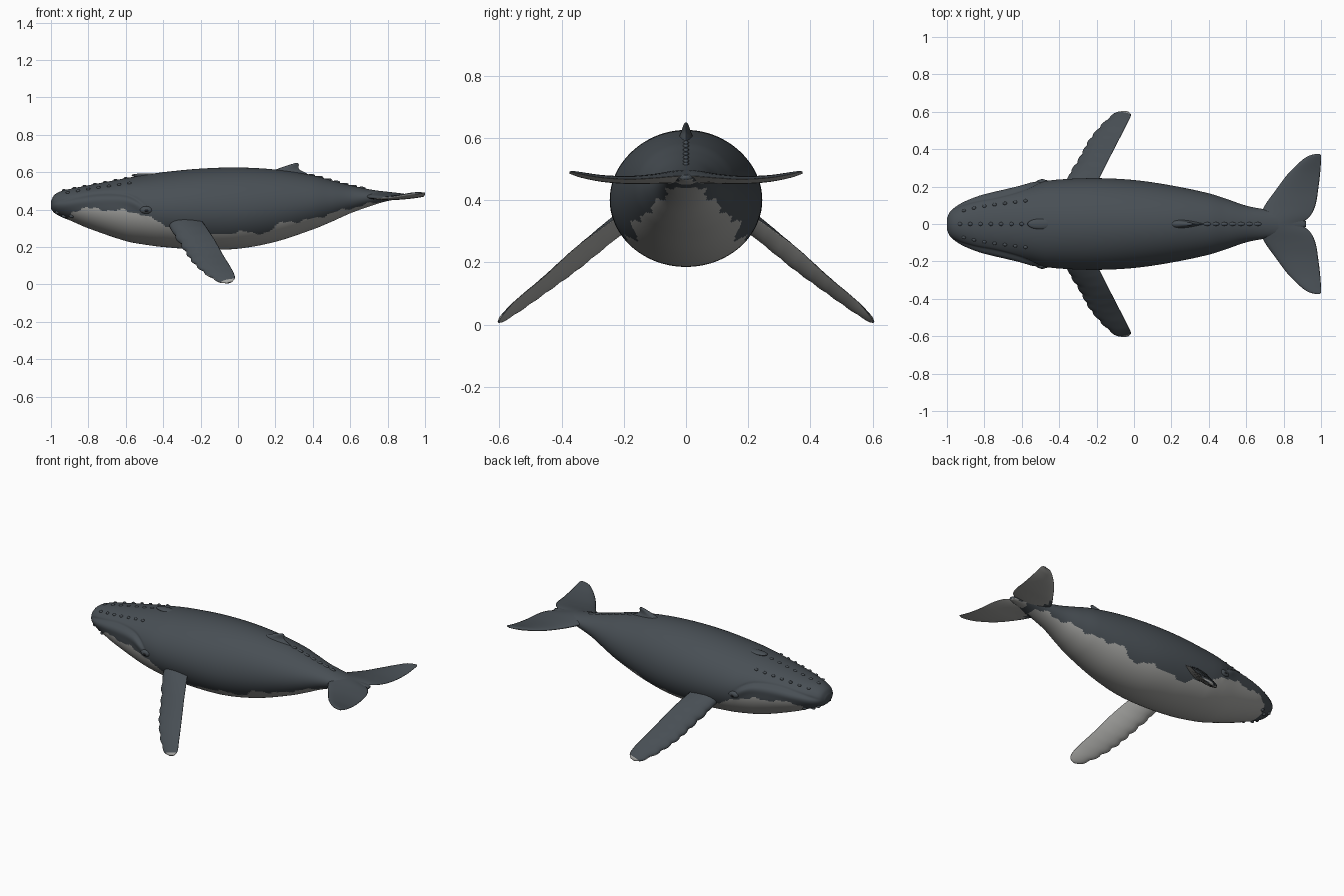
import bpy, bmesh, math
from mathutils import Vector

if "Cube" in bpy.data.objects:
    bpy.data.objects.remove(bpy.data.objects["Cube"])


def material(name, rgb):
    m = bpy.data.materials.new(name)
    m.diffuse_color = (*rgb, 1)
    m.use_nodes = True
    m.node_tree.nodes["Principled BSDF"].inputs["Base Color"].default_value = m.diffuse_color
    return m


DARK = material("slate_skin", (0.065, 0.078, 0.090))
PALE = material("pale_underside", (0.38, 0.38, 0.365))
BLACK = material("eye_black", (0.012, 0.013, 0.015))


def curve(table, x):
    """Smooth interpolation of table rows (key, values...) at x."""
    n = len(table)
    if x <= table[0][0]:
        return list(table[0][1:])
    if x >= table[-1][0]:
        return list(table[-1][1:])
    i = max(k for k in range(n - 1) if table[k][0] <= x)
    a, b = table[i], table[i + 1]
    p, q = table[max(i - 1, 0)], table[min(i + 2, n - 1)]
    h = b[0] - a[0]
    t = (x - a[0]) / h
    out = []
    for k in range(1, len(a)):
        ma = (b[k] - p[k]) / (b[0] - p[0]) * h
        mb = (q[k] - a[k]) / (q[0] - a[0]) * h
        out.append((2*t**3 - 3*t**2 + 1) * a[k] + (t**3 - 2*t**2 + t) * ma
                   + (3*t**2 - 2*t**3) * b[k] + (t**3 - t**2) * mb)
    return out


def loft(name, rings, rule):
    """Skin closed rings, cap both ends, colour faces by rule(centre, ring, segment)."""
    bm = bmesh.new()
    vs = [[bm.verts.new(p) for p in r] for r in rings]
    n = len(rings[0])
    for i in range(len(vs) - 1):
        for k in range(n):
            f = bm.faces.new((vs[i][k], vs[i][(k+1) % n], vs[i+1][(k+1) % n], vs[i+1][k]))
            f.material_index = rule(f.calc_center_median(), i, k)
    bm.faces.new(vs[0])
    bm.faces.new(vs[-1])
    bmesh.ops.recalc_face_normals(bm, faces=bm.faces[:])
    return finish(name, bm, (DARK, PALE))


def finish(name, bm, mats):
    me = bpy.data.meshes.new(name)
    bm.to_mesh(me)
    bm.free()
    for m in mats:
        me.materials.append(m)
    me.shade_smooth()
    ob = bpy.data.objects.new(name, me)
    bpy.context.collection.objects.link(ob)
    return ob


def lump(name, loc, scale, mat=DARK):
    bm = bmesh.new()
    bmesh.ops.create_icosphere(bm, subdivisions=3, radius=1)
    for v in bm.verts:
        v.co = Vector(a * b for a, b in zip(v.co, scale)) + Vector(loc)
    return finish(name, bm, (mat,))


N = 10


def foil(lead, trail, thick, up):
    """Wing-shaped ring: upper side first, then the lower side."""
    us = [(1 - math.cos(math.pi * i / N)) / 2 for i in range(N + 1)]
    h = [2.6 * thick * math.sqrt(u) * (1 - u) for u in us]
    top = [lead.lerp(trail, u) + up * t for u, t in zip(us, h)]
    low = [lead.lerp(trail, u) - up * t for u, t in zip(us, h)]
    return top + low[-2:0:-1]


# Body: x, top z, bottom z, half width, height of widest line
BODY = [(-1.0, .445, .405, .030, .425), (-.985, .475, .385, .064, .43), (-.95, .497, .363, .092, .43),
        (-.9, .510, .343, .118, .43), (-.8, .530, .300, .155, .43), (-.6, .568, .232, .203, .42),
        (-.5, .585, .213, .225, .41), (-.4, .600, .200, .238, .40), (-.2, .619, .186, .245, .40),
        (0, .625, .191, .235, .40), (.2, .614, .228, .206, .415), (.4, .583, .294, .164, .435),
        (.5, .556, .335, .132, .445), (.6, .530, .380, .098, .455), (.7, .509, .416, .078, .465),
        (.8, .494, .446, .060, .47), (.92, .480, .464, .015, .472)]
MOUTH = [(-1, .430), (-.87, .463), (-.74, .484), (-.6, .478), (-.53, .445), (-.48, .395)]
BELLY = [(-.93, .30), (-.88, .392), (-.71, .400), (-.53, .380), (-.39, .320), (-.2, .260), (0, .280),
         (.15, .277), (.25, .338), (.33, .335), (.43, .360), (.57, .400), (.70, .430), (.95, .470)]


def body_ring(x, seg=144):
    top, bot, w, mid = curve(BODY, x)
    lip = curve(MOUTH, x)[0]
    fade = min(1, max(0, (-.47 - x) / .08)) * min(1, max(0, (x + 1) / .06))
    pts = []
    for k in range(seg):
        a = 2 * math.pi * k / seg
        y, s = w * math.cos(a), math.sin(a)
        z = mid + s * (top - mid if s > 0 else mid - bot)
        if abs(y) > .3 * w:
            # upper jaw sits inside the lower lip, with a groove between
            above = 1 / (1 + math.exp(-(z - lip) / .004))
            groove = math.exp(-((z - lip) / .009) ** 2)
            bulge = math.exp(-((z - lip + .025) / .025) ** 2)
            y *= 1 + fade * (.04 * bulge - .03 * above * (1 - s * s) - .05 * groove)
        pts.append((x, y, z))
    return pts


def side_y(x, z):
    top, bot, w, mid = curve(BODY, x)
    s = (z - mid) / (top - mid if z > mid else mid - bot)
    return w * math.sqrt(max(0, 1 - s * s))


def belly_rule(c, i, k):
    edge = curve(BELLY, c.x)[0] + .006 * math.sin(38 * c.x) + .004 * math.sin(91 * c.x + 1)
    return int(c.x > -.92 and c.z < edge)


loft("body", [body_ring(-1 + 1.92 * (i / 190) ** 1.25) for i in range(191)], belly_rule)

# Tail flukes: y, leading x, trailing x, z, half thickness
FLUKE = [(0, .66, .89, .474, .024), (.04, .672, .94, .472, .021), (.1, .70, .97, .467, .016),
         (.18, .757, .984, .463, .013), (.27, .825, .995, .468, .011), (.34, .897, 1.0, .480, .009),
         (.365, .935, 1.0, .486, .006), (.375, .972, .992, .487, .003)]
rings = []
for i in range(-36, 37):
    y = .375 * math.sin(math.pi / 2 * i / 36)
    lx, tx, z, t = curve(FLUKE, abs(y))
    rings.append(foil(Vector((lx, y, z)), Vector((tx, y, z + .004)), t, Vector((0, 0, 1))))
loft("tail_flukes", rings, lambda c, i, k: int(k >= N and c.x > .74))

# Flippers: span, leading xyz, trailing xyz, half thickness
FLIPPER = [(0, -.375, .17, .340, -.225, .17, .375, .034), (.15, -.358, .235, .292, -.190, .235, .335, .030),
           (.4, -.290, .35, .190, -.132, .35, .250, .024), (.65, -.232, .455, .110, -.078, .455, .155, .019),
           (.87, -.150, .55, .040, -.030, .55, .075, .014), (.96, -.095, .593, .012, -.016, .585, .035, .010),
           (1, -.060, .603, .006, -.030, .600, .014, .004)]
UP = Vector((-.026, .073, .069)).normalized()
for side, sy in (("left", 1), ("right", -1)):
    rings = []
    for i in range(61):
        s = i / 60
        v = curve(FLIPPER, s)
        lead, trail = Vector(v[:3]), Vector(v[3:6])
        # knobbly leading edge
        knob = .011 * (abs(math.sin(s * math.pi * 9)) - .5) * (s > .2) * (s < .97)
        lead -= (trail - lead).normalized() * knob
        rings.append([Vector((p.x, p.y * sy, max(p.z, 0))) for p in foil(lead, trail, v[6], UP)])
    loft(side + "_flipper", rings,
         lambda c, i, k: int(k >= N or i > 57 or (i > 48 and k == 0 and i % 4 > 1)))

# Dorsal fin: z, front x, back x, half thickness
FIN = [(.575, .16, .40, .030), (.600, .185, .355, .024), (.615, .205, .328, .018),
       (.630, .245, .324, .012), (.642, .283, .325, .008), (.649, .305, .320, .003)]
rings = []
for i in range(21):
    z = .575 + .074 * i / 20
    fx, bx, t = curve(FIN, z)
    rings.append(foil(Vector((fx, 0, z)), Vector((bx, 0, z)), t, Vector((0, 1, 0))))
loft("dorsal_fin", rings, lambda c, i, k: 0)

# Knuckles along the tail ridge
for i in range(7):
    x = .39 + .045 * i
    lump("tail_knuckle", (x, 0, curve(BODY, x)[0] - .002), (.022, .010, .008))

# Blowhole ridge and the knobs on the upper jaw and chin
lump("blowhole_ridge", (-.50, 0, .583), (.07, .028, .011))
for i in range(7):
    x = -.93 + .055 * i
    top, bot, w, mid = curve(BODY, x)
    lump("snout_knob", (x, 0, top - .001), (.012, .010, .007))
    for sy in (1, -1):
        z = mid + .82 * (top - mid)
        lump("jaw_knob", (x + .02, sy * side_y(x + .02, z), z), (.011, .009, .008))
for x, z in ((-.965, .385), (-.93, .365), (-.89, .365)):
    for sy in (1, -1):
        lump("chin_knob", (x, sy * side_y(x, z), z), (.013, .010, .010))

# Eyes with a swollen lid
for side, sy in (("left", 1), ("right", -1)):
    y = side_y(-.49, .395)
    lump(side + "_eyelid", (-.49, sy * (y - .002), .398), (.034, .014, .020))
    lump(side + "_eye", (-.49, sy * (y + .006), .395), (.014, .008, .009), BLACK)
